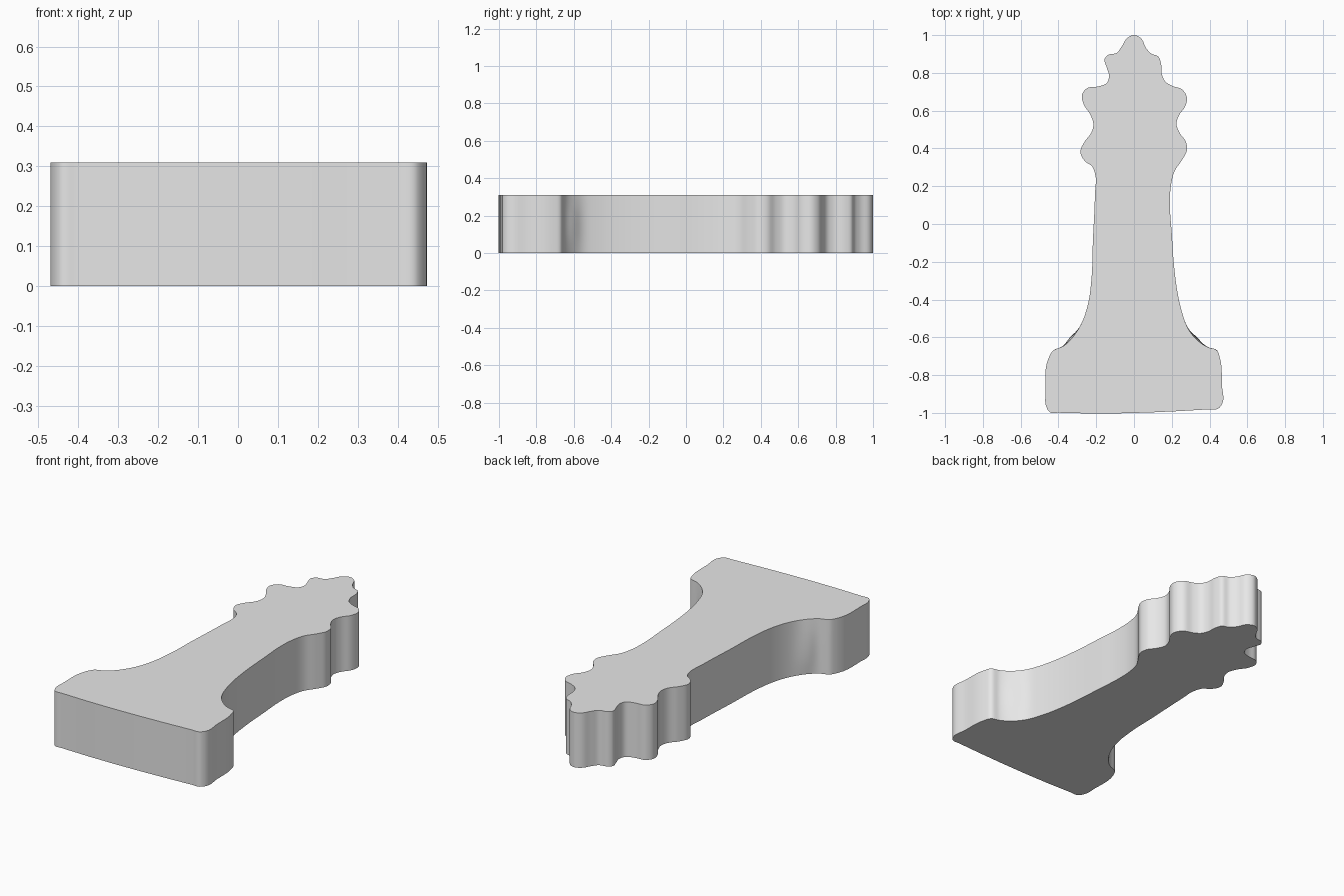
import bpy
import bmesh
import math
from mathutils import Vector
from mathutils.geometry import interpolate_bezier

HEIGHT = 0.31
LEVELS = 6

cube = bpy.data.objects.get("Cube")
if cube:
    bpy.data.objects.remove(cube, do_unlink=True)

# Outline of the left edge, from the crown tip down to the foot
left_edge = [
    (0, 1), (.035, .985), (.065, .93), (.09, .903), (.13, .885), (.143, .85),
    (.148, .79), (.165, .755), (.2, .732), (.255, .712), (.28, .67),
    (.272, .625), (.238, .575), (.225, .53), (.243, .48), (.275, .435),
    (.28, .39), (.255, .34), (.215, .28), (.195, .2), (.19, .1), (.2, -.05),
    (.21, -.2), (.23, -.36), (.255, -.47), (.29, -.56), (.335, -.615),
    (.39, -.652), (.44, -.67), (.455, -.71), (.465, -.85), (.465, -.955),
    (.445, -.978), (.4, -.981)]

# Outline of the right edge, from the foot back up to the crown
right_edge = [
    (-.4, -.999), (-.445, -.997), (-.465, -.965), (-.468, -.89), (-.452, -.71),
    (-.43, -.672), (-.375, -.647), (-.325, -.6), (-.28, -.53), (-.245, -.43),
    (-.225, -.29), (-.218, -.1), (-.207, .15), (-.207, .27), (-.22, .302),
    (-.262, .335), (-.284, .38), (-.262, .435), (-.225, .485), (-.215, .53),
    (-.232, .58), (-.267, .635), (-.275, .685), (-.25, .718), (-.19, .728),
    (-.143, .748), (-.132, .78), (-.145, .83), (-.155, .875), (-.14, .893),
    (-.09, .907), (-.065, .94), (-.035, .985)]


def smooth_loop(points, steps=5):
    """Closed flowing curve through the given points."""
    pts = [Vector((x, y, 0)) for x, y in points]
    count = len(pts)
    tangents = []
    for i, p in enumerate(pts):
        before = p - pts[i - 1]
        after = pts[(i + 1) % count] - p
        blend = before.normalized() * after.length + after.normalized() * before.length
        tangents.append(blend.normalized())
    loop = []
    for i, p in enumerate(pts):
        j = (i + 1) % count
        reach = (pts[j] - p).length / 3
        curve = interpolate_bezier(p, p + tangents[i] * reach,
                                   pts[j] - tangents[j] * reach, pts[j], steps + 1)
        loop.extend(curve[:-1])
    return loop


def shoulder_bulge(p, t):
    """The hollow above the foot swells gently at mid thickness."""
    bell = math.exp(-((p.y + .605) / .035) ** 2)
    return math.copysign(.014 * bell * (1 - (2 * t - 1) ** 2), p.x)


# Chess piece slab: stacked outline rings with flat caps
outline = smooth_loop(left_edge + right_edge)
bm = bmesh.new()
rings = []
for level in range(LEVELS + 1):
    t = level / LEVELS
    rings.append([bm.verts.new((p.x + shoulder_bulge(p, t), p.y, HEIGHT * t))
                  for p in outline])
for lower, upper in zip(rings, rings[1:]):
    for i in range(len(outline)):
        bm.faces.new((lower[i - 1], lower[i], upper[i], upper[i - 1]))
bm.faces.new(rings[0])
bm.faces.new(rings[-1])
bmesh.ops.recalc_face_normals(bm, faces=bm.faces)

mesh = bpy.data.meshes.new("chess_piece_slab")
bm.to_mesh(mesh)
bm.free()
slab = bpy.data.objects.new("chess_piece_slab", mesh)
bpy.context.collection.objects.link(slab)

# Plain grey finish
grey = bpy.data.materials.new("light_grey")
grey.use_nodes = True
colour = (.8, .8, .8, 1)
grey.diffuse_color = colour
grey.node_tree.nodes["Principled BSDF"].inputs["Base Color"].default_value = colour
mesh.materials.append(grey)

# Smooth sides, crisp rims
bpy.ops.object.select_all(action="DESELECT")
slab.select_set(True)
bpy.context.view_layer.objects.active = slab
bpy.ops.object.shade_smooth_by_angle(angle=math.radians(35))
